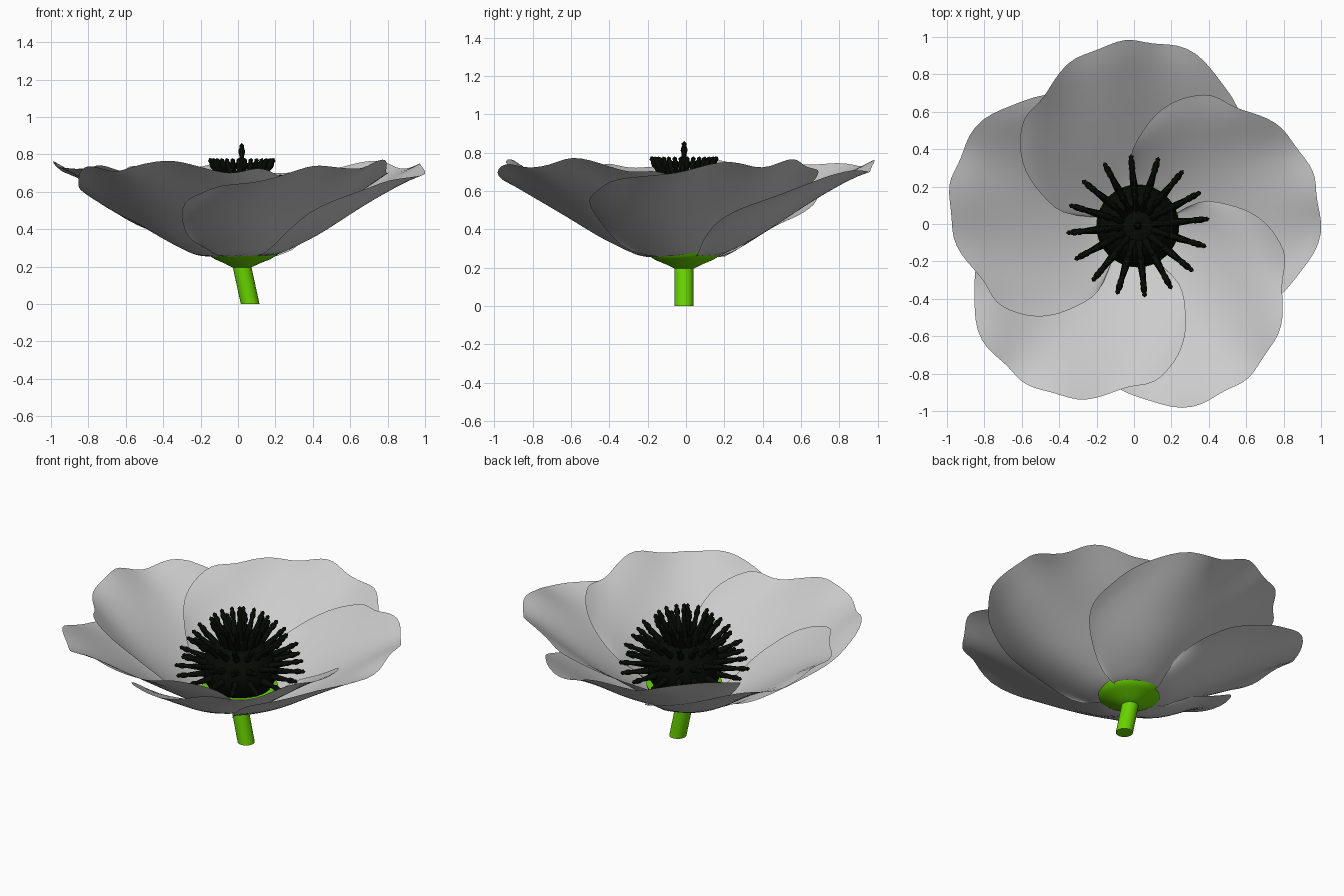
import bpy, bmesh, math
from mathutils import Vector, Matrix

if "Cube" in bpy.data.objects:
    bpy.data.objects.remove(bpy.data.objects["Cube"])


def material(name, rgb):
    m = bpy.data.materials.new(name)
    m.diffuse_color = (*rgb, 1)
    m.use_nodes = True
    m.node_tree.nodes["Principled BSDF"].inputs["Base Color"].default_value = m.diffuse_color
    return m


GREEN = material("green", (0.14, 0.66, 0.0))
BLACK = material("black", (0.002, 0.003, 0.001))


def finish(name, bm, mat=None, angle=60):
    bmesh.ops.remove_doubles(bm, verts=bm.verts, dist=1e-5)
    me = bpy.data.meshes.new(name)
    bm.to_mesh(me)
    bm.free()
    ob = bpy.data.objects.new(name, me)
    bpy.context.collection.objects.link(ob)
    if mat:
        me.materials.append(mat)
    bpy.ops.object.select_all(action='DESELECT')
    ob.select_set(True)
    bpy.context.view_layer.objects.active = ob
    bpy.ops.object.shade_smooth_by_angle(angle=math.radians(angle))
    return ob


def lathe(bm, rings, sides, mat=Matrix()):
    """Rings are (radius, height, x offset), placed with a matrix."""
    rows = []
    for r, z, x in rings:
        if r == 0:
            rows.append([bm.verts.new(mat @ Vector((x, 0, z)))] * sides)
        else:
            rows.append([bm.verts.new(mat @ Vector((
                x + r * math.cos(2 * math.pi * i / sides),
                r * math.sin(2 * math.pi * i / sides), z))) for i in range(sides)])
    for a, b in zip(rows, rows[1:]):
        for i in range(sides):
            j = (i + 1) % sides
            quad = list(dict.fromkeys([a[i], a[j], b[j], b[i]]))
            if len(quad) > 2:
                bm.faces.new(quad)


CX, CY = .02, -.01

# Leaning stem
bm = bmesh.new()
lathe(bm, [(0, 0, .065), (.05, 0, .065), (.05, .215, .018), (0, .22, .018)], 24,
      Matrix.Translation((0, CY, 0)))
finish("stem", bm, GREEN)

# Cup under the petals
bm = bmesh.new()
lathe(bm, [(0, .19, .02), (.05, .195, .02), (.09, .215, .022), (.15, .24, .025),
           (.185, .262, .025), (.205, .305, .023), (.222, .35, .02), (0, .37, .02)], 40,
      Matrix.Translation((0, CY, 0)))
finish("flower_cup", bm, GREEN)

# Dark centre dome
bm = bmesh.new()
bmesh.ops.create_uvsphere(bm, u_segments=32, v_segments=16, radius=1,
                          matrix=Matrix.Translation((CX, CY, .46)) @
                          Matrix.Diagonal((.22, .22, .19, 1)))
finish("centre_dome", bm, BLACK)

# Stamens: rings of tapered stalks with beaded tips
bm = bmesh.new()


def stamen(tip):
    base = Vector((CX, CY, .45)) + (tip - Vector((CX, CY, .45))) * .42
    d = tip - base
    n = d.length
    m = Matrix.Translation(base) @ d.to_track_quat('Z', 'Y').to_matrix().to_4x4()
    shape = [(.026, 0), (.014, n - .085), (.012, n - .07), (.018, n - .05),
             (.016, n - .035), (.011, n - .025), (.013, n - .012), (0, n)]
    lathe(bm, [(r, z, 0) for r, z in shape], 8, m)


for r, z in [(.385, .46), (.355, .58), (.28, .69), (.175, .78)]:
    for i in range(16):
        a = 2 * math.pi * (i + .25) / 16
        stamen(Vector((CX + r * math.cos(a), CY + r * math.sin(a), z)))
stamen(Vector((CX, CY, .86)))
finish("stamens", bm, BLACK)

# Petal outline: distance along the axis, sideways offset
OUTLINE = [(.06, .1), (.1, .37), (.24, .51), (.42, .59), (.57, .57), (.7, .48),
           (.82, .38), (.94, .24), (.995, .05), (.995, -.1), (.97, -.27),
           (.84, -.45), (.68, -.55), (.45, -.62), (.24, -.55), (.1, -.36), (.06, -.1)]


def smooth_outline(pts, steps=4):
    p = [Vector(q) for q in pts]
    p = [p[0]] + p + [p[-1]]
    out = []
    for a, b, c, d in zip(p, p[1:], p[2:], p[3:]):
        for s in range(steps):
            t = s / steps
            out.append(.5 * (2 * b + (c - a) * t + (2 * a - 5 * b + 4 * c - d) * t * t
                             + (3 * b - a - 3 * c + d) * t ** 3))
    return out + [p[-1]]


def petal_height(u, v, t, k):
    # Open cone, tilted so one side lies over its neighbour, with a wavy rim
    r = math.hypot(u, v)
    z = .135 + .615 * r + .1 * v + .07 * v * v
    z -= .02 * math.exp(-((u - .4) ** 2 + (v + .2) ** 2) / .04)
    z += .02 * t ** 4 * math.cos(v * 13 + k)
    if r > .85:
        z -= .6 * (r - .85) ** 2
    low = .25
    return low + .5 * ((z - low) + math.sqrt((z - low) ** 2 + .0006))


# Five overlapping petals
edge = smooth_outline(OUTLINE)
base = Vector((.06, 0))
N = 16
for k, deg in enumerate((92, 17, -53, -125, 166)):
    bm = bmesh.new()
    rot = Matrix.Rotation(math.radians(deg), 3, 'Z')
    rows = []
    for j in range(N + 1):
        t = max(j / N, .002)
        row = []
        for e in edge:
            d = e - base
            # shallow scallops along the rim
            q = base + d * t * (1 + .01 * t * t * math.cos(16 * math.atan2(d.y, d.x)))
            p = Vector((q.x, q.y, petal_height(q.x, q.y, t, k * 1.3)))
            row.append(bm.verts.new(rot @ p + Vector((-.005, -.025, 0))))
        rows.append(row)
    for a, b in zip(rows, rows[1:]):
        for i in range(len(edge) - 1):
            bm.faces.new((a[i + 1], b[i + 1], b[i], a[i]))
    bmesh.ops.recalc_face_normals(bm, faces=bm.faces)
    if sum(f.normal.z for f in bm.faces) < 0:
        bmesh.ops.reverse_faces(bm, faces=bm.faces)
    finish(f"petal_{k + 1}", bm)
